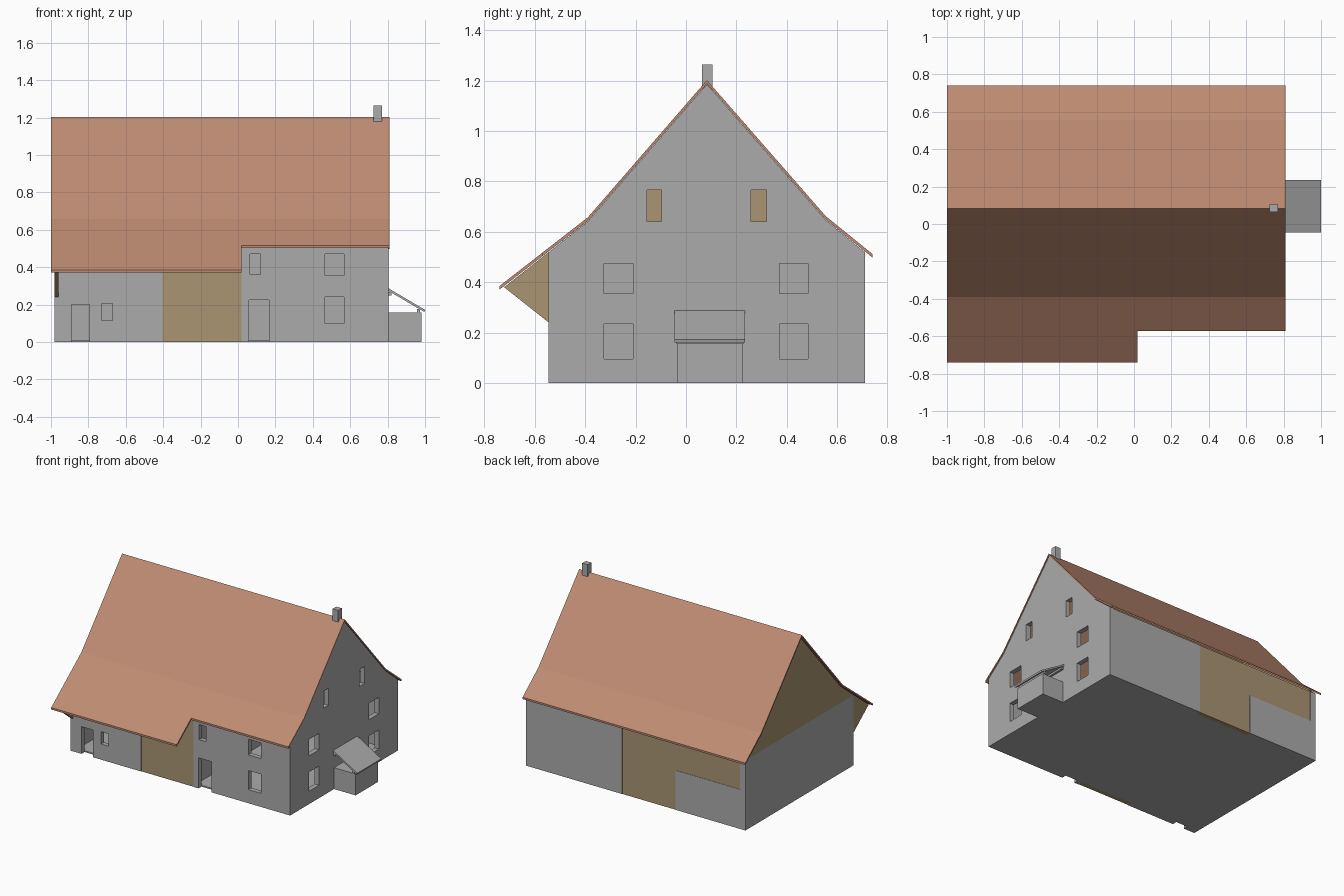
import bpy, bmesh

if "Cube" in bpy.data.objects:
    bpy.data.objects.remove(bpy.data.objects["Cube"])


def material(name, r, g, b):
    m = bpy.data.materials.new(name)
    m.diffuse_color = (r, g, b, 1)
    m.use_nodes = True
    m.node_tree.nodes["Principled BSDF"].inputs["Base Color"].default_value = m.diffuse_color
    return m


GREY = material("plaster grey", 0.41, 0.41, 0.41)
TILE = material("clay tile", 0.52, 0.26, 0.17)
WOOD = material("weathered wood", 0.40, 0.30, 0.17)


def prism(name, pts, lo, hi, mat, axis="x"):
    """Extrude a profile: (y, z) points along x, or (x, z) points along y."""
    bm = bmesh.new()
    rings = []
    for d in (lo, hi):
        rings.append([bm.verts.new((d, a, z) if axis == "x" else (a, d, z))
                      for a, z in pts])
    bm.faces.new(rings[0])
    bm.faces.new(rings[1])
    n = len(pts)
    for i in range(n):
        j = (i + 1) % n
        bm.faces.new((rings[0][i], rings[0][j], rings[1][j], rings[1][i]))
    bmesh.ops.recalc_face_normals(bm, faces=bm.faces)
    mesh = bpy.data.meshes.new(name)
    bm.to_mesh(mesh)
    bm.free()
    mesh.materials.append(mat)
    obj = bpy.data.objects.new(name, mesh)
    bpy.context.collection.objects.link(obj)
    return obj


def box(name, x0, x1, y0, y1, z0, z1, mat):
    return prism(name, [(y0, z0), (y1, z0), (y1, z1), (y0, z1)], x0, x1, mat)


def cut(wall, openings):
    """Cut box-shaped openings (x0, x1, y0, y1, z0, z1) through a wall."""
    for o in openings:
        cutter = box("cutter", *o, GREY)
        cutter.hide_render = True
        mod = wall.modifiers.new("opening", "BOOLEAN")
        mod.operation = "DIFFERENCE"
        mod.solver = "EXACT"
        mod.object = cutter
        bpy.context.view_layer.update()
        dg = bpy.context.evaluated_depsgraph_get()
        mesh = bpy.data.meshes.new_from_object(wall.evaluated_get(dg))
        wall.modifiers.clear()
        wall.data = mesh
        bpy.data.objects.remove(cutter)


# Main dimensions
XL, XR, YF, YB = -0.98, 0.805, -0.545, 0.71
T = 0.035            # wall thickness
TOP = 0.515          # wall height below the eaves
XI, YFI, YBI = XR - T, YF + T, YB - T
RIDGE = 0.083

# Floor and inner partition
box("floor", XL + T, XI, YFI, YBI, 0, 0.01, GREY)
box("partition", 0.0, 0.02, YFI, YBI, 0.01, TOP, GREY)

# Front wall: stable, wooden barn gate, dwelling
stable = box("front_wall_left", XL, -0.405, YF, YFI, 0, TOP, GREY)
box("barn_gate", -0.405, 0.02, YF + 0.003, YFI, 0, TOP, WOOD)
house = box("front_wall_right", 0.02, XI, YF, YFI, 0, TOP, GREY)
FY = (YF - 0.05, YFI + 0.005)
cut(stable, [(-0.89, -0.795, *FY, -0.1, 0.20),
             (-0.73, -0.67, *FY, 0.115, 0.205)])
cut(house, [(0.06, 0.165, *FY, -0.1, 0.225),
            (0.065, 0.12, *FY, 0.36, 0.47),
            (0.465, 0.567, *FY, 0.10, 0.24),
            (0.465, 0.567, *FY, 0.355, 0.47)])

# Back wall: plaster with an L-shaped wooden part
box("back_wall_right", 0.022, XI, YBI, YB, 0, TOP, GREY)
box("back_wood_tall", -0.41, 0.022, YBI, YB - 0.002, 0, TOP, WOOD)
box("back_wood_upper", -0.935, -0.41, YBI, YB - 0.002, 0.29, TOP, WOOD)
box("back_wall_low", -0.935, -0.41, YBI, YB, 0, 0.29, GREY)
box("back_corner_post", XL, -0.935, YBI, YB, 0, TOP, GREY)

# Left wall with wooden gable that reaches out under the front eave
box("left_wall", XL, XL + T, YFI, YBI, 0, TOP, GREY)
prism("left_wood_gable",
      [(YF, 0.24), (-0.722, 0.38), (-0.39, 0.641), (RIDGE, 1.186),
       (0.555, 0.646), (YB, TOP), (YF, TOP)], XL, XL + 0.02, WOOD)

# Right gable wall with windows
gable = prism("right_gable_wall",
              [(YF, 0), (YB, 0), (YB, TOP + 0.004), (0.555, 0.646),
               (RIDGE, 1.186), (-0.39, 0.641), (YF, TOP + 0.004)],
              XI, XR, GREY)
GX = (XI - 0.005, XR + 0.05)
windows = []
for y0, y1 in ((-0.325, -0.21), (0.372, 0.485)):
    windows += [(*GX, y0, y1, 0.095, 0.235), (*GX, y0, y1, 0.355, 0.475)]
for y0, y1 in ((-0.155, -0.098), (0.258, 0.32)):
    windows.append((*GX, y0, y1, 0.64, 0.765))
cut(gable, windows)


# Roof: kinked slopes, deeper front eave on the left half
def roof(name, eave, x0, x1):
    line = [eave, (-0.39, 0.657), (RIDGE, 1.202), (0.555, 0.662), (0.74, 0.512)]
    under = [(y, z - 0.014) for y, z in reversed(line)]
    prism(name, line + under, x0, x1, TILE)


roof("roof_left", (-0.74, 0.385), -1.0, 0.02)
roof("roof_right", (-0.572, 0.516), 0.02, 0.81)

# Chimney
box("chimney", 0.725, 0.77, 0.063, 0.105, 1.13, 1.265, GREY)

# Side porch with lean-to roof on two beams
box("porch_base", XR, 0.98, -0.035, 0.225, 0, 0.157, GREY)
prism("porch_roof", [(XR, 0.287), (1.0, 0.172), (0.997, 0.160), (XR, 0.273)],
      -0.045, 0.235, GREY, "y")
box("porch_beam_upper", XR, 0.82, -0.04, 0.23, 0.25, 0.268, GREY)
box("porch_beam_lower", 0.958, 0.972, -0.04, 0.23, 0.157, 0.176, GREY)
